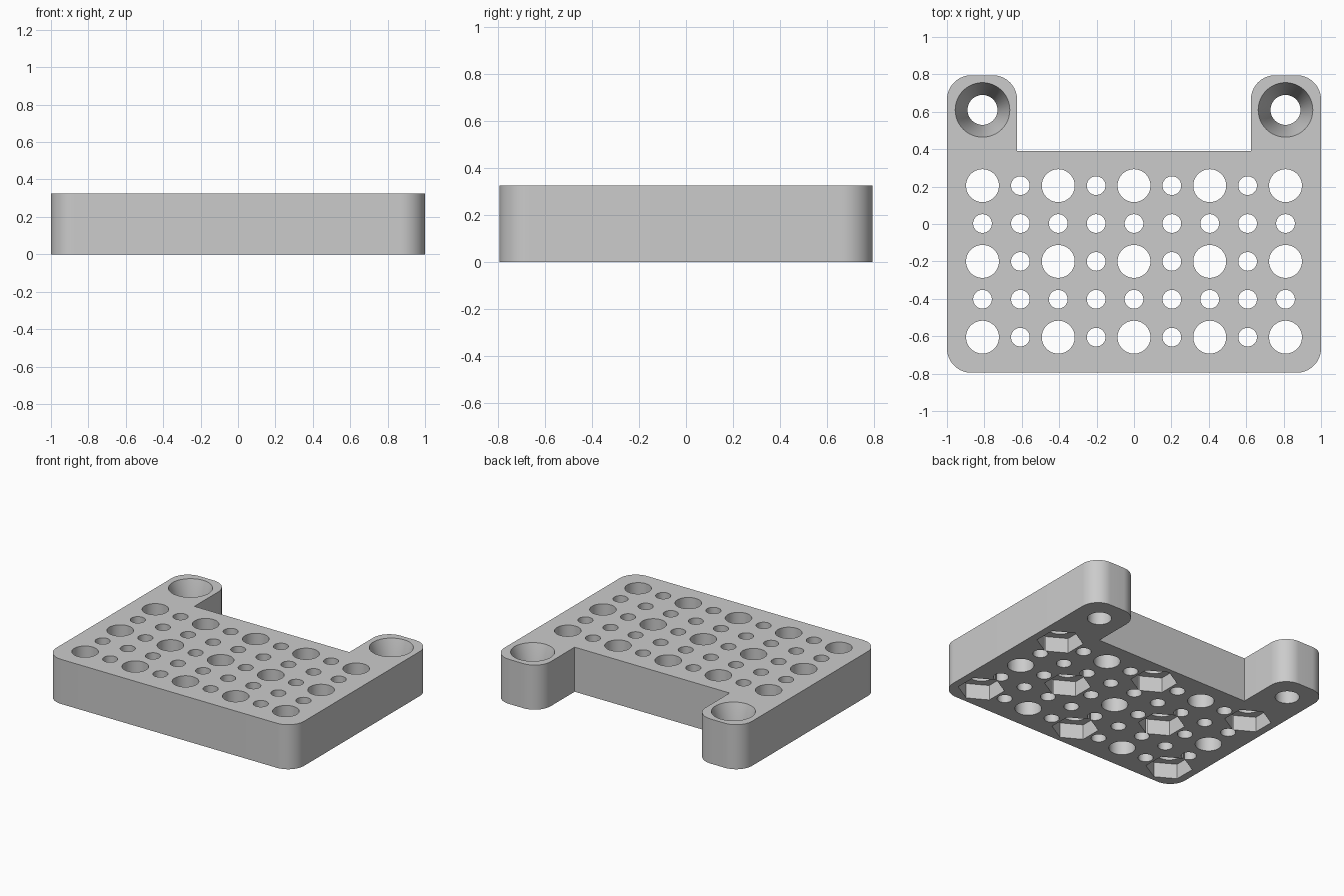
import bpy
import bmesh
from math import cos, sin, pi, radians

cube = bpy.data.objects.get("Cube")
if cube:
    bpy.data.objects.remove(cube, do_unlink=True)

HEIGHT = 0.325
PITCH = 0.2025
BACK_ROW = 0.205
EDGE_Y = 0.795
CORNER = 0.13
LUG_X, LUG_Y = 0.81, 0.61

grey = bpy.data.materials.new("light grey")
grey.use_nodes = True
color = (0.6, 0.6, 0.6, 1)
grey.diffuse_color = color
grey.node_tree.nodes["Principled BSDF"].inputs["Base Color"].default_value = color


def arc(cx, cy, r, start, end, steps):
    """Points along an arc, angles in degrees."""
    return [(cx + r * cos(radians(start + (end - start) * i / steps)),
             cy + r * sin(radians(start + (end - start) * i / steps)))
            for i in range(steps + 1)]


def loft(bm, rings):
    """Closed solid through a stack of (outline, z) rings."""
    loops = [[bm.verts.new((x, y, z)) for x, y in pts] for pts, z in rings]
    for low, high in zip(loops, loops[1:]):
        for i in range(len(low)):
            j = (i + 1) % len(low)
            bm.faces.new((low[i], low[j], high[j], high[i]))
    bm.faces.new(loops[0][::-1])
    bm.faces.new(loops[-1])


def circle(x, y, r, sides=48, turn=0):
    return arc(x, y, r, turn, turn + 360, sides)[:-1]


def make_object(name, bm):
    mesh = bpy.data.meshes.new(name)
    bmesh.ops.recalc_face_normals(bm, faces=bm.faces)
    bm.to_mesh(mesh)
    bm.free()
    mesh.materials.append(grey)
    obj = bpy.data.objects.new(name, mesh)
    bpy.context.collection.objects.link(obj)
    return obj


# Plate outline: rounded front corners and two rounded rear lugs
inner = 0.625
right_half = (arc(1 - CORNER, -EDGE_Y + CORNER, CORNER, -90, 0, 16)
              + arc(1 - CORNER, EDGE_Y - CORNER, CORNER, 0, 90, 16)
              + arc(inner + CORNER, EDGE_Y - CORNER, CORNER, 90, 180, 16)
              + [(inner, 0.39)])
outline = right_half + [(-x, y) for x, y in reversed(right_half)]
bm = bmesh.new()
loft(bm, [(outline, 0), (outline, HEIGHT)])
plate = make_object("perforated_plate", bm)

# Through holes and hexagonal nut pockets on the grid
holes, pockets = bmesh.new(), bmesh.new()
for row in range(5):
    for col in range(9):
        x, y = (col - 4) * PITCH, BACK_ROW - row * PITCH
        large = row % 2 == 0 and col % 2 == 0
        ring = circle(x, y, 0.088 if large else 0.05)
        loft(holes, [(ring, -0.1), (ring, HEIGHT + 0.1)])
        if large and (row + col) % 4 == 0:
            hexagon = circle(x, y, 0.155, 6, 30)
            loft(pockets, [(hexagon, -0.1), (hexagon, 0.11)])

# Countersunk screw holes in the lugs
for side in (-1, 1):
    bore = circle(side * LUG_X, LUG_Y, 0.08)
    head = circle(side * LUG_X, LUG_Y, 0.146)
    loft(holes, [(bore, -0.1), (bore, HEIGHT - 0.22),
                 (head, HEIGHT), (head, HEIGHT + 0.1)])

cutters = [make_object("hole_cutter", holes), make_object("pocket_cutter", pockets)]
for cutter in cutters:
    cutter.hide_render = True
    mod = plate.modifiers.new(cutter.name, 'BOOLEAN')
    mod.operation = 'DIFFERENCE'
    mod.solver = 'EXACT'
    mod.object = cutter

# Bake the cuts and drop the cutters
bpy.context.view_layer.update()
graph = bpy.context.evaluated_depsgraph_get()
cut_mesh = bpy.data.meshes.new_from_object(plate.evaluated_get(graph))
plate.modifiers.clear()
plate.data = cut_mesh
plate.data.materials.clear()
plate.data.materials.append(grey)
for face in plate.data.polygons:
    face.material_index = 0
for cutter in cutters:
    bpy.data.objects.remove(cutter, do_unlink=True)

# Smooth round walls, crisp edges
bpy.ops.object.select_all(action='DESELECT')
plate.select_set(True)
bpy.context.view_layer.objects.active = plate
bpy.ops.object.shade_smooth_by_angle(angle=radians(25))
